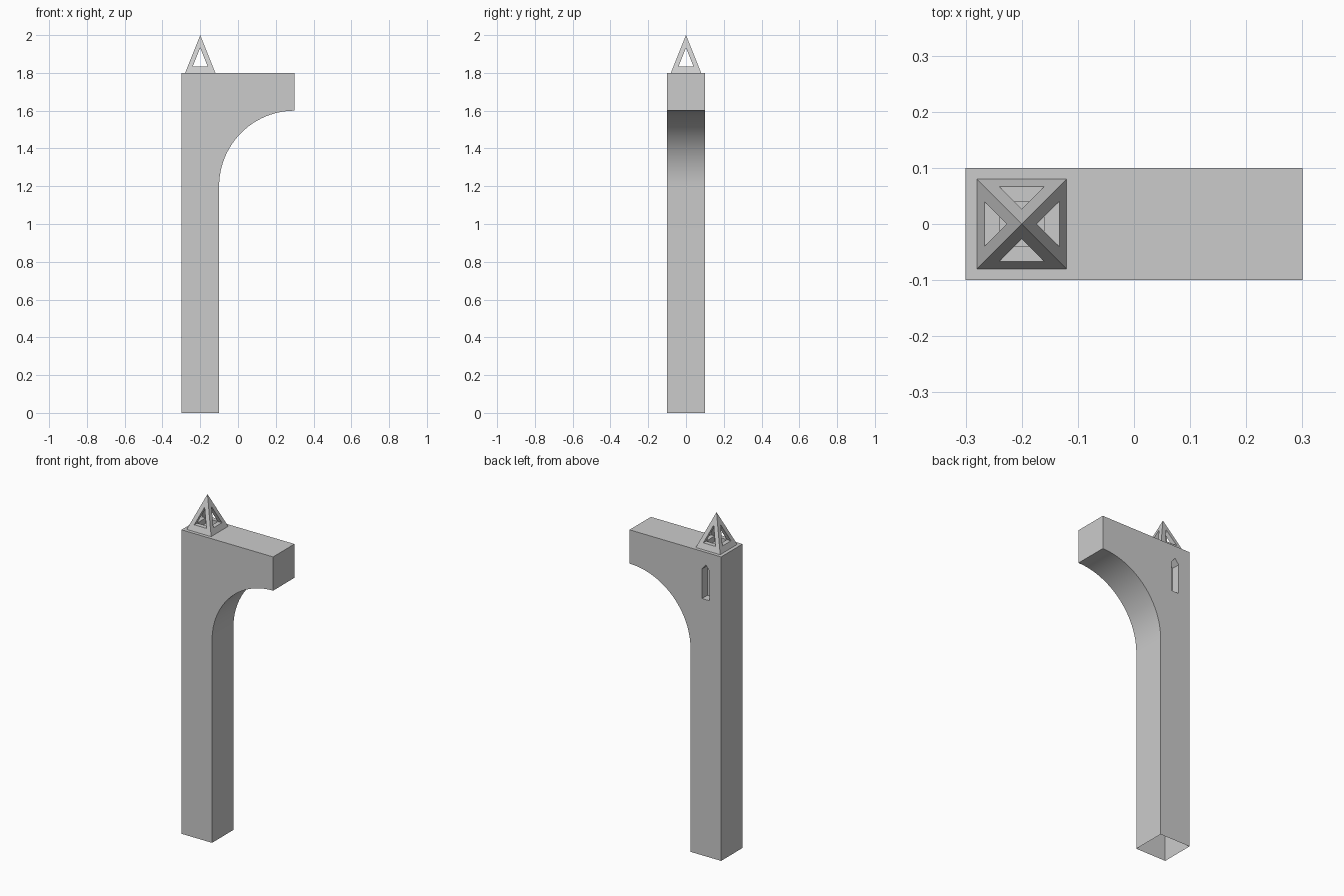
import bpy, bmesh, math
from mathutils import Vector

if "Cube" in bpy.data.objects:
    bpy.data.objects.remove(bpy.data.objects["Cube"])


def obj_from_bm(name, bm):
    bmesh.ops.recalc_face_normals(bm, faces=bm.faces)
    me = bpy.data.meshes.new(name)
    bm.to_mesh(me)
    bm.free()
    ob = bpy.data.objects.new(name, me)
    bpy.context.collection.objects.link(ob)
    return ob


def prism(name, points, direction):
    """Extrude a closed outline along a direction."""
    bm = bmesh.new()
    face = bm.faces.new([bm.verts.new(p) for p in points])
    ext = bmesh.ops.extrude_face_region(bm, geom=[face])
    verts = [g for g in ext["geom"] if isinstance(g, bmesh.types.BMVert)]
    bmesh.ops.translate(bm, verts=verts, vec=Vector(direction))
    return obj_from_bm(name, bm)


def cut(target, cutter):
    """Subtract the cutter and remove it."""
    mod = target.modifiers.new("cut", 'BOOLEAN')
    mod.operation, mod.solver, mod.object = 'DIFFERENCE', 'EXACT', cutter
    bpy.context.view_layer.objects.active = target
    bpy.ops.object.modifier_apply(modifier=mod.name)
    bpy.data.objects.remove(cutter)


# Buttress: pillar and arm joined by a quarter-circle underside
N = 24
outline = [(-0.3, 0), (-0.1, 0)]
for i in range(N + 1):
    a = math.pi - i * math.pi / 2 / N
    outline.append((0.3 + 0.4 * math.cos(a), 1.2 + 0.4 * math.sin(a)))
outline += [(0.3, 1.8), (-0.3, 1.8)]
buttress = prism("buttress", [(x, -0.1, z) for x, z in outline], (0, 0.2, 0))

# Pointed niche in the back face
niche = [(-0.225, 1.52), (-0.175, 1.52), (-0.175, 1.695), (-0.2, 1.725), (-0.225, 1.695)]
cut(buttress, prism("niche_cutter", [(x, 0.05, z) for x, z in niche], (0, 0.1, 0)))

# The underside of the pillar is open
bm = bmesh.new()
bm.from_mesh(buttress.data)
bottom = [f for f in bm.faces if all(v.co.z < 0.001 for v in f.verts)]
bmesh.ops.delete(bm, geom=bottom, context='FACES')
bm.to_mesh(buttress.data)
bm.free()

# Pinnacle: pyramid pierced by triangular openings
X = -0.2
bm = bmesh.new()
base = [bm.verts.new((X + 0.08 * sx, 0.08 * sy, 1.8)) for sx, sy in ((-1, -1), (1, -1), (1, 1), (-1, 1))]
tip = bm.verts.new((X, 0, 2.0))
bm.faces.new(base)
for i in range(4):
    bm.faces.new((base[i], base[(i + 1) % 4], tip))
pinnacle = obj_from_bm("pinnacle", bm)

tri = [(-0.04, 1.833), (0.04, 1.833), (0, 1.933)]
cut(pinnacle, prism("tunnel_y", [(X + u, -0.2, z) for u, z in tri], (0, 0.4, 0)))
cut(pinnacle, prism("tunnel_x", [(X - 0.2, u, z) for u, z in tri], (0.4, 0, 0)))
# Hollow inside the base rim
well = [(X + 0.04 * sx, 0.04 * sy, 1.75) for sx, sy in ((-1, -1), (1, -1), (1, 1), (-1, 1))]
cut(pinnacle, prism("well_cutter", well, (0, 0, 0.09)))

for ob in (buttress, pinnacle):
    bpy.ops.object.select_all(action='DESELECT')
    ob.select_set(True)
    bpy.context.view_layer.objects.active = ob
    bpy.ops.object.shade_smooth_by_angle(angle=math.radians(20))
